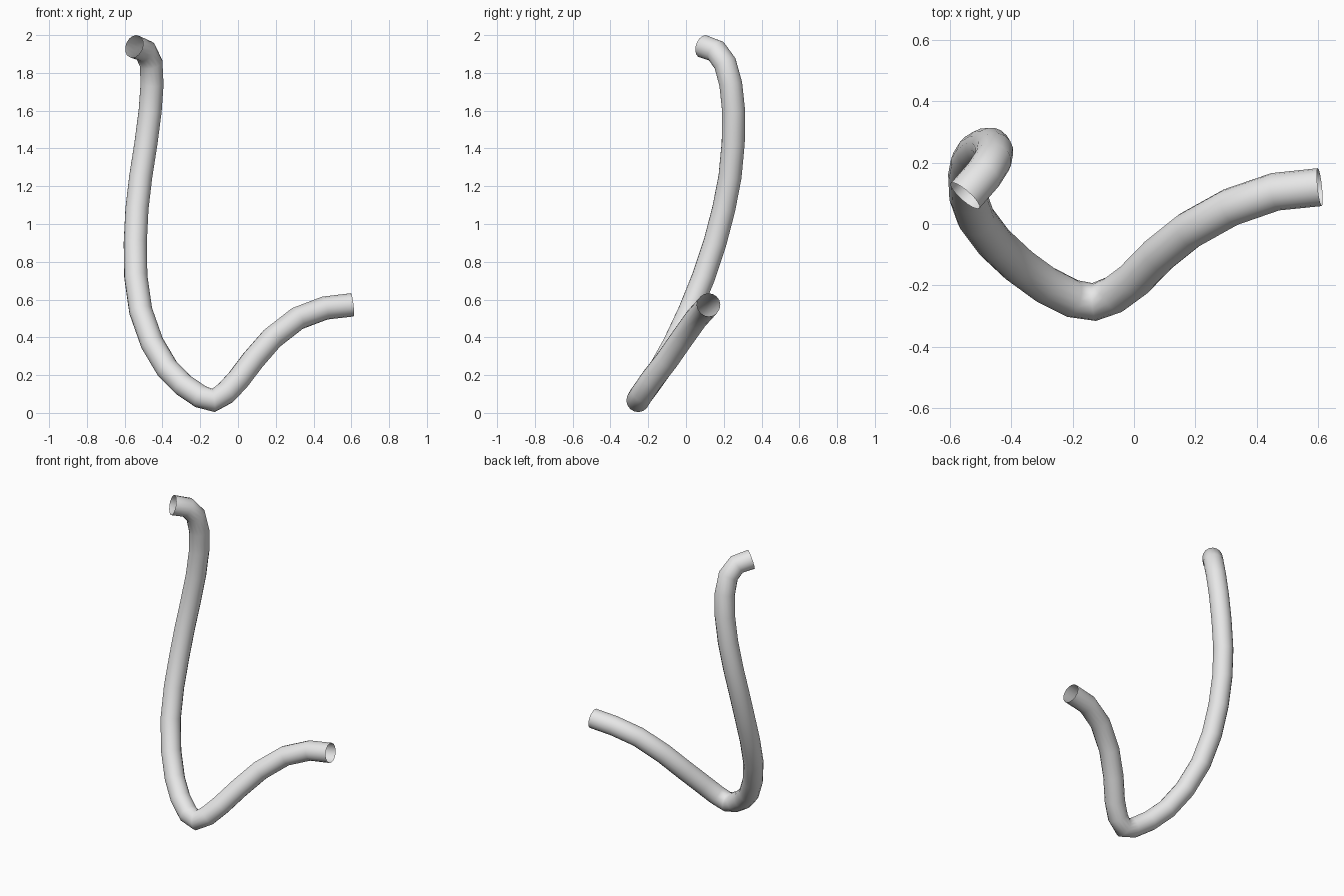
import bpy
from mathutils import Vector

default_cube = bpy.data.objects.get("Cube")
if default_cube:
    bpy.data.objects.remove(default_cube, do_unlink=True)


def make_material(name, colour):
    material = bpy.data.materials.new(name)
    material.use_nodes = True
    material.diffuse_color = colour
    shader = next(n for n in material.node_tree.nodes if n.type == "BSDF_PRINCIPLED")
    shader.inputs["Base Color"].default_value = colour
    return material


def make_tube(name, path, radius, material):
    """Sweep a round, open-ended section along a path of points."""
    curve = bpy.data.curves.new(name, "CURVE")
    curve.dimensions = "3D"
    curve.bevel_depth = radius
    curve.bevel_resolution = 6
    curve.use_fill_caps = False
    spline = curve.splines.new("POLY")
    spline.points.add(len(path) - 1)
    for point, position in zip(spline.points, path):
        point.co = Vector(position).to_4d()
    spline.use_smooth = True
    curve.materials.append(material)

    tube = bpy.data.objects.new(name, curve)
    bpy.context.collection.objects.link(tube)
    bpy.ops.object.select_all(action="DESELECT")
    tube.select_set(True)
    bpy.context.view_layer.objects.active = tube
    bpy.ops.object.convert(target="MESH")
    bpy.ops.object.shade_smooth()
    return tube


# Short arm, running from the open side end down to the low bend
short_arm = [
    (.605, .12, .572), (.46, .105, .555), (.315, .055, .5), (.18, -.02, .395),
    (.08, -.1, .28), (0, -.182, .175), (-.065, -.23, .105),
]
# Low bend
low_bend = [(-.13, -.254, .066), (-.2, -.243, .087), (-.29, -.197, .148)]
# Long arm, rising to the hooked top
long_arm = [
    (-.375, -.135, .235), (-.455, -.06, .37), (-.515, .02, .54),
    (-.541, .093, .72), (-.544, .153, .9), (-.535, .2, 1.08),
    (-.515, .233, 1.25), (-.487, .25, 1.43), (-.465, .252, 1.6),
]
# Hook at the top
top_hook = [
    (-.455, .237, 1.74), (-.46, .207, 1.85), (-.49, .16, 1.915), (-.55, .092, 1.94),
]

pale_grey = make_material("pale grey", (.8, .8, .8, 1))
make_tube("bent_tube", short_arm + low_bend + long_arm + top_hook, .062, pale_grey)
